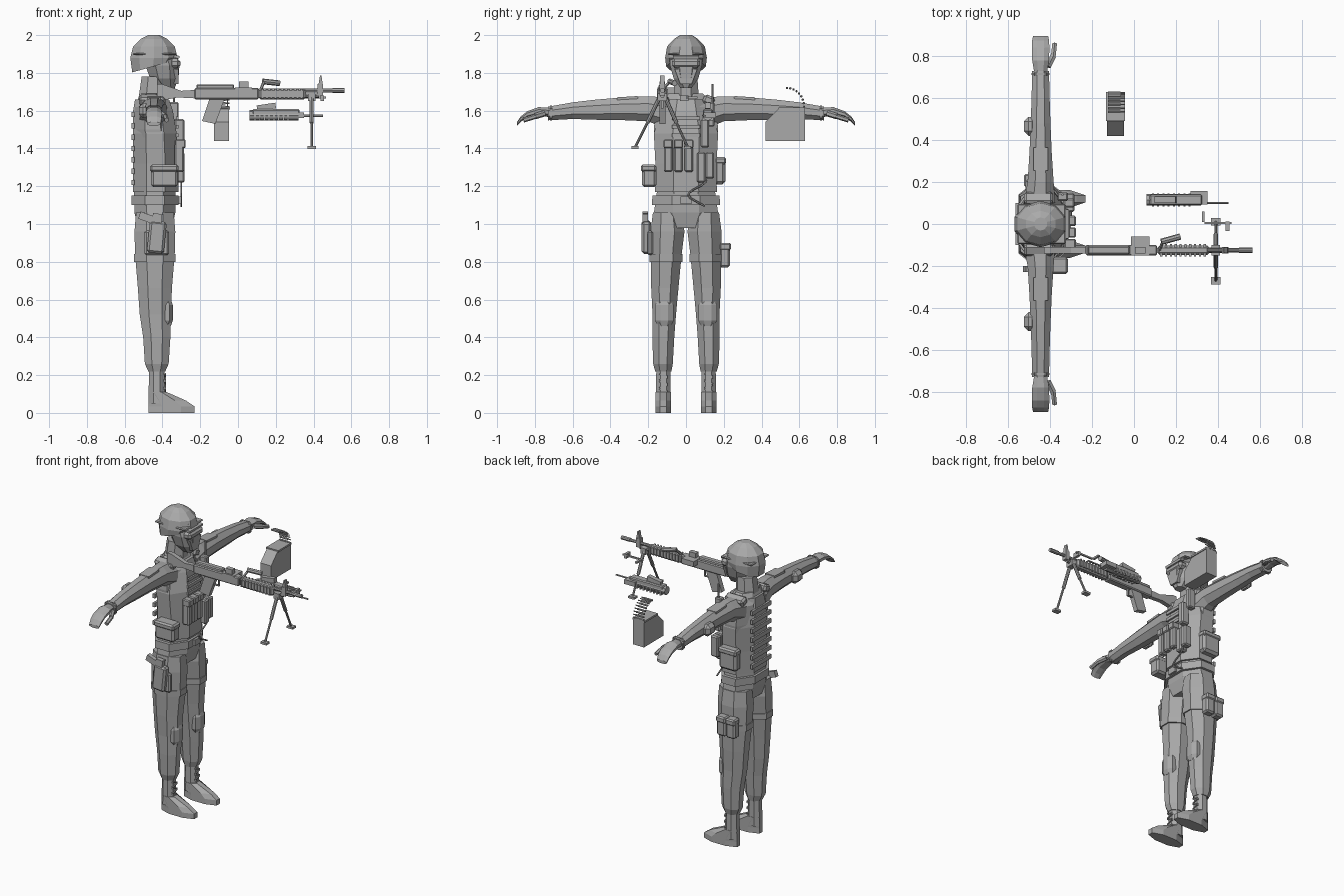
import bpy, bmesh
from math import pi, sin, cos
from mathutils import Vector, Matrix, Euler

if "Cube" in bpy.data.objects:
    bpy.data.objects.remove(bpy.data.objects["Cube"])

grey = bpy.data.materials.new("plain grey")
grey.use_nodes = True
grey.diffuse_color = (.4, .4, .4, 1)
grey.node_tree.nodes["Principled BSDF"].inputs["Base Color"].default_value = grey.diffuse_color


def finish(name, bm):
    bmesh.ops.recalc_face_normals(bm, faces=bm.faces)
    mesh = bpy.data.meshes.new(name)
    bm.to_mesh(mesh)
    bm.free()
    mesh.materials.append(grey)
    obj = bpy.data.objects.new(name, mesh)
    bpy.context.scene.collection.objects.link(obj)
    return obj


def box(name, centre, size, tilt=(0, 0, 0), soft=0):
    bm = bmesh.new()
    place = Matrix.Translation(centre) @ Euler(tilt).to_matrix().to_4x4() @ Matrix.Diagonal((*size, 1))
    bmesh.ops.create_cube(bm, size=1, matrix=place)
    if soft:
        bmesh.ops.bevel(bm, geom=bm.edges[:], offset=soft, segments=1, affect='EDGES')
    return finish(name, bm)


def rod(name, start, end, radius, sides=8):
    bm = bmesh.new()
    start, end = Vector(start), Vector(end)
    span = end - start
    place = Matrix.Translation((start + end) / 2) @ span.to_track_quat('Z', 'Y').to_matrix().to_4x4()
    bmesh.ops.create_cone(bm, cap_ends=True, segments=sides, radius1=radius, radius2=radius,
                          depth=span.length, matrix=place)
    return finish(name, bm)


def loft(name, rows, axis="z", sides=8):
    """Rows hold position along the axis, two centre offsets and two half widths."""
    bm = bmesh.new()
    rings = []
    for along, u, v, half_u, half_v in rows:
        ring = []
        for i in range(sides):
            angle = 2 * pi * (i + .5) / sides
            a = u + half_u * cos(angle) / cos(pi / sides)
            b = v + half_v * sin(angle) / cos(pi / sides)
            ring.append(bm.verts.new((a, b, along) if axis == "z" else (a, along, b)))
        rings.append(ring)
    for low, high in zip(rings, rings[1:]):
        for i in range(sides):
            j = (i + 1) % sides
            bm.faces.new((low[i], low[j], high[j], high[i]))
    bm.faces.new(rings[0])
    bm.faces.new(rings[-1])
    return finish(name, bm)


def prism(name, outline, axis, low, high):
    """Extrude an outline in the plane across the axis; the second coordinate is height."""
    bm = bmesh.new()
    verts = [bm.verts.new((low, a, z) if axis == "x" else (a, low, z)) for a, z in outline]
    face = bm.faces.new(verts)
    grown = bmesh.ops.extrude_face_region(bm, geom=[face])["geom"]
    shift = Vector((high - low, 0, 0) if axis == "x" else (0, high - low, 0))
    bmesh.ops.translate(bm, vec=shift, verts=[g for g in grown if isinstance(g, bmesh.types.BMVert)])
    return finish(name, bm)


# Head, mask, goggles and helmet
loft("neck", [(1.64, -.46, 0, .07, .07), (1.78, -.45, 0, .06, .06)])
loft("head", [(1.72, -.37, 0, .035, .03), (1.77, -.39, 0, .075, .065), (1.84, -.4, 0, .09, .085),
              (1.92, -.43, 0, .1, .085)])
box("goggles", centre=(-.335, 0, 1.85), size=(.06, .15, .05), soft=.015)
prism("face_mask", [(-.06, 1.82), (.06, 1.82), (.03, 1.74), (-.03, 1.74)], "x", -.36, -.315)
helmet = loft("helmet", [(1.8, -.45, 0, .11, .1), (1.88, -.445, 0, .125, .105), (1.94, -.445, 0, .11, .095),
                         (1.98, -.445, 0, .07, .06), (2, -.445, 0, .03, .03)], sides=10)
for vert in helmet.data.vertices:
    if vert.co.z < 1.81:
        vert.co.z += .28 * (vert.co.x + .57)
box("helmet_brim", centre=(-.325, 0, 1.885), size=(.03, .14, .015), tilt=(0, .2, 0))
box("helmet_band", centre=(-.44, 0, 1.9), size=(.23, .19, .012), soft=.005)

# Torso and vest
loft("torso", [(.98, -.44, 0, .09, .12), (1.06, -.44, 0, .108, .17), (1.16, -.44, 0, .11, .155),
               (1.3, -.44, 0, .105, .15), (1.5, -.45, 0, .1, .17), (1.62, -.455, 0, .09, .16),
               (1.69, -.46, 0, .06, .09)])
loft("vest", [(1.17, -.435, 0, .12, .163), (1.32, -.435, 0, .12, .162), (1.48, -.44, 0, .115, .17),
              (1.6, -.45, 0, .105, .13), (1.66, -.455, 0, .09, .11)])
loft("belt", [(1.1, -.44, 0, .125, .18), (1.15, -.44, 0, .125, .178)])
box("belt_buckle", centre=(-.31, 0, 1.125), size=(.02, .06, .04))
for i in range(7):
    box("back_strap", centre=(-.557, 0, 1.22 + i * .06), size=(.016, .2, .028))
for i in range(3):
    box("chest_strap", centre=(-.322, 0, 1.47 + i * .045), size=(.012, .15, .02))

# Arms, legs and boots
for side, word in ((1, "left"), (-1, "right")):
    loft(word + "_sleeve", [(side * y, x, z, a, b) for y, x, z, a, b in (
        (.1, -.45, 1.585, .075, .085), (.2, -.445, 1.61, .062, .066), (.34, -.445, 1.61, .053, .06),
        (.48, -.445, 1.605, .047, .053), (.6, -.445, 1.6, .043, .044), (.73, -.445, 1.585, .04, .036))], "y")
    box(word + "_cuff", centre=(-.445, side * .715, 1.587), size=(.086, .02, .08), soft=.015)
    loft(word + "_hand", [(side * y, -.445, z, a, b) for y, z, a, b in (
        (.72, 1.59, .03, .025), (.78, 1.597, .04, .022), (.84, 1.58, .042, .017),
        (.875, 1.555, .04, .014), (.895, 1.53, .036, .01))], "y")
    rod(word + "_thumb", (-.41, side * .75, 1.585), (-.385, side * .8, 1.57), .016, sides=6)
    rod(word + "_thumb_tip", (-.385, side * .795, 1.57), (-.378, side * .86, 1.55), .013, sides=6)
    box(word + "_elbow_pad", centre=(-.495, side * .465, 1.6), size=(.06, .09, .08), soft=.022)
    box(word + "_sleeve_patch", centre=(-.445, side * .31, 1.667), size=(.07, .11, .014), tilt=(side * -.06, 0, 0))
    box(word + "_shoulder_strap", centre=(-.455, side * .12, 1.655), size=(.14, .06, .05),
        tilt=(side * -.4, 0, 0), soft=.012)
    loft(word + "_trouser_leg", [(z, x, side * y, a, b) for z, x, y, a, b in (
        (1.06, -.44, .1, .1, .075), (.96, -.44, .098, .108, .09), (.84, -.44, .105, .105, .082),
        (.66, -.44, .112, .09, .072), (.52, -.437, .115, .083, .062), (.4, -.43, .12, .072, .058),
        (.26, -.43, .122, .063, .052), (.22, -.43, .12, .045, .043))])
    loft(word + "_knee_pad", [(z, x, side * .115, .03, b) for z, x, b in (
        (.46, -.385, .035), (.49, -.375, .05), (.57, -.375, .05), (.6, -.385, .035))])
    loft(word + "_thigh_strap", [(z, -.44, side * .105, .11, .087) for z in (.8, .84)])
    loft(word + "_boot_shaft", [(.05, -.43, side * .12, .045, .04), (.24, -.43, side * .12, .04, .037)])
    loft(word + "_boot_foot", [(z, x, side * .12, a, .041) for z, x, a in (
        (0, -.353, .122), (.035, -.353, .122), (.065, -.375, .1), (.11, -.425, .048))])
    for i in range(6):
        box(word + "_boot_lace", centre=(-.388, side * .12, .1 + i * .02), size=(.012, .045, .007),
            tilt=(.3 * (-1) ** i, 0, 0))

# Pouches, holster and radio
for y in (-.095, -.04, .015):
    box("magazine_pouch", centre=(-.31, y, 1.35), size=(.05, .045, .15), soft=.008)
    box("magazine_flap", centre=(-.305, y, 1.425), size=(.056, .049, .045), soft=.006)
for y, z, tall in ((.08, 1.3, .16), (.125, 1.31, .14), (.1, 1.48, .15)):
    box("left_chest_pouch", centre=(-.31, y, z), size=(.055, .045, tall), soft=.008)
box("radio", centre=(-.34, .13, 1.58), size=(.05, .04, .13), soft=.006)
rod("radio_antenna", (-.34, .14, 1.62), (-.34, .14, 1.74), .006, sides=6)
box("right_side_pouch", centre=(-.39, -.195, 1.25), size=(.14, .075, .11), soft=.012)
box("right_side_pouch_flap", centre=(-.39, -.198, 1.295), size=(.15, .082, .04), soft=.01)
box("left_side_pouch", centre=(-.45, .178, 1.28), size=(.13, .06, .14), soft=.015)
box("left_side_pouch_flap", centre=(-.45, .182, 1.335), size=(.135, .062, .04), soft=.01)
for x in (-.49, -.42):
    box("thigh_pouch", centre=(x, .205, .835), size=(.065, .055, .13), soft=.01)
    box("thigh_pouch_flap", centre=(x, .207, .88), size=(.069, .062, .04), soft=.008)
box("holster", centre=(-.43, -.21, .93), size=(.09, .05, .17), tilt=(0, .1, 0), soft=.012)
box("holster_plate", centre=(-.43, -.19, .9), size=(.13, .03, .13), soft=.01)
box("pistol_slide", centre=(-.43, -.215, 1.01), size=(.05, .03, .09), tilt=(0, .1, 0))
box("pistol_handle", centre=(-.475, -.215, 1.03), size=(.1, .028, .04), tilt=(0, .35, 0))
cable = [Vector((-.3, .06 + .05 * sin(t * .9), 1.27 - .022 * t)) for t in range(9)]
for start, end in zip(cable, cable[1:]):
    rod("cable", start, end, .005, sides=6)

# Machine gun, pointing forward along its own line
line = -.125
prism("gun_stock", [(-.43, 1.74), (-.4, 1.74), (-.3, 1.705), (-.22, 1.71), (-.22, 1.665),
                    (-.32, 1.67), (-.4, 1.655), (-.43, 1.66)], "y", line - .015, line + .015)
box("gun_receiver", centre=(-.06, line, 1.69), size=(.34, .05, .06), soft=.006)
box("gun_top_cover", centre=(-.12, line, 1.727), size=(.2, .04, .025), soft=.006)
box("gun_feed_tray", centre=(.03, line + .02, 1.705), size=(.09, .09, .035))
prism("gun_grip", [(-.15, 1.665), (-.07, 1.665), (-.12, 1.53), (-.19, 1.545)], "y", line - .016, line + .016)
for x, z in ((-.1, 1.62), (-.055, 1.62)):
    box("trigger_guard", centre=(x, line, z + .02), size=(.006, .014, .05))
box("trigger_guard_base", centre=(-.08, line, 1.615), size=(.06, .014, .006))
box("gun_handguard", centre=(.235, line, 1.688), size=(.25, .046, .06), soft=.012)
for i in range(10):
    box("handguard_rib", centre=(.13 + i * .023, line, 1.69), size=(.01, .058, .05))
rod("gun_barrel", (.3, line, 1.707), (.565, line, 1.707), .01)
rod("muzzle", (.5, line, 1.707), (.565, line, 1.707), .013)
rod("gas_tube", (.3, line, 1.68), (.43, line, 1.68), .012)
box("front_sight_base", centre=(.435, line, 1.71), size=(.03, .03, .06))
prism("front_sight", [(.425, 1.73), (.45, 1.73), (.442, 1.785), (.434, 1.785)], "y", line - .012, line + .012)
box("rear_sight", centre=(.03, line, 1.737), size=(.05, .03, .035))
rod("carry_handle", (.13, line + .04, 1.755), (.22, line + .065, 1.745), .015)
rod("carry_handle_arm", (.12, line, 1.71), (.14, line + .045, 1.76), .008, sides=6)

# Bipod
box("bipod_head", centre=(.39, line, 1.67), size=(.04, .05, .04))
for foot in (-.27, .01):
    top = line + (.015 if foot > line else -.015)
    middle = (top + foot) / 2
    rod("bipod_upper_leg", (.39, top, 1.67), (.39, middle, 1.535), .011)
    rod("bipod_lower_leg", (.39, middle, 1.535), (.39, foot, 1.405), .007)
    box("bipod_foot", centre=(.39, foot, 1.405), size=(.045, .035, .014))
box("loose_lever", centre=(.4, .005, 1.67), size=(.13, .01, .01))
box("loose_lever_front", centre=(.445, -.01, 1.665), size=(.018, .045, .03))
box("loose_lever_rear", centre=(.33, .035, 1.67), size=(.014, .05, .012))

# Loose grip launcher beside the gun
rod("launcher_tube", (.06, .115, 1.575), (.32, .115, 1.575), .028)
box("launcher_body", centre=(.2, .115, 1.59), size=(.25, .05, .035), soft=.006)
box("launcher_mount", centre=(.15, .115, 1.62), size=(.1, .03, .03), tilt=(0, -.15, 0))
box("launcher_front", centre=(.31, .125, 1.575), size=(.08, .065, .03))
rod("launcher_rod", (.32, .1, 1.573), (.45, .1, 1.573), .006, sides=6)
for i in range(8):
    box("launcher_rib", centre=(.09 + i * .025, .115, 1.562), size=(.01, .062, .03))

# Loose ammunition box with a rising belt of rounds
prism("ammunition_box", [(.42, 1.44), (.63, 1.44), (.63, 1.61), (.49, 1.61), (.42, 1.54)], "x", -.128, -.048)
box("ammunition_box_lid", centre=(-.088, .56, 1.612), size=(.09, .14, .012))
for i in range(9):
    turn = i / 8 * pi / 2
    y, z = .535 + .09 * cos(turn), 1.62 + .1 * sin(turn)
    rod("belt_round", (-.125, y, z), (-.065, y, z), .007, sides=6)
    rod("round_tip", (-.07, y, z), (-.045, y, z), .004, sides=6)
